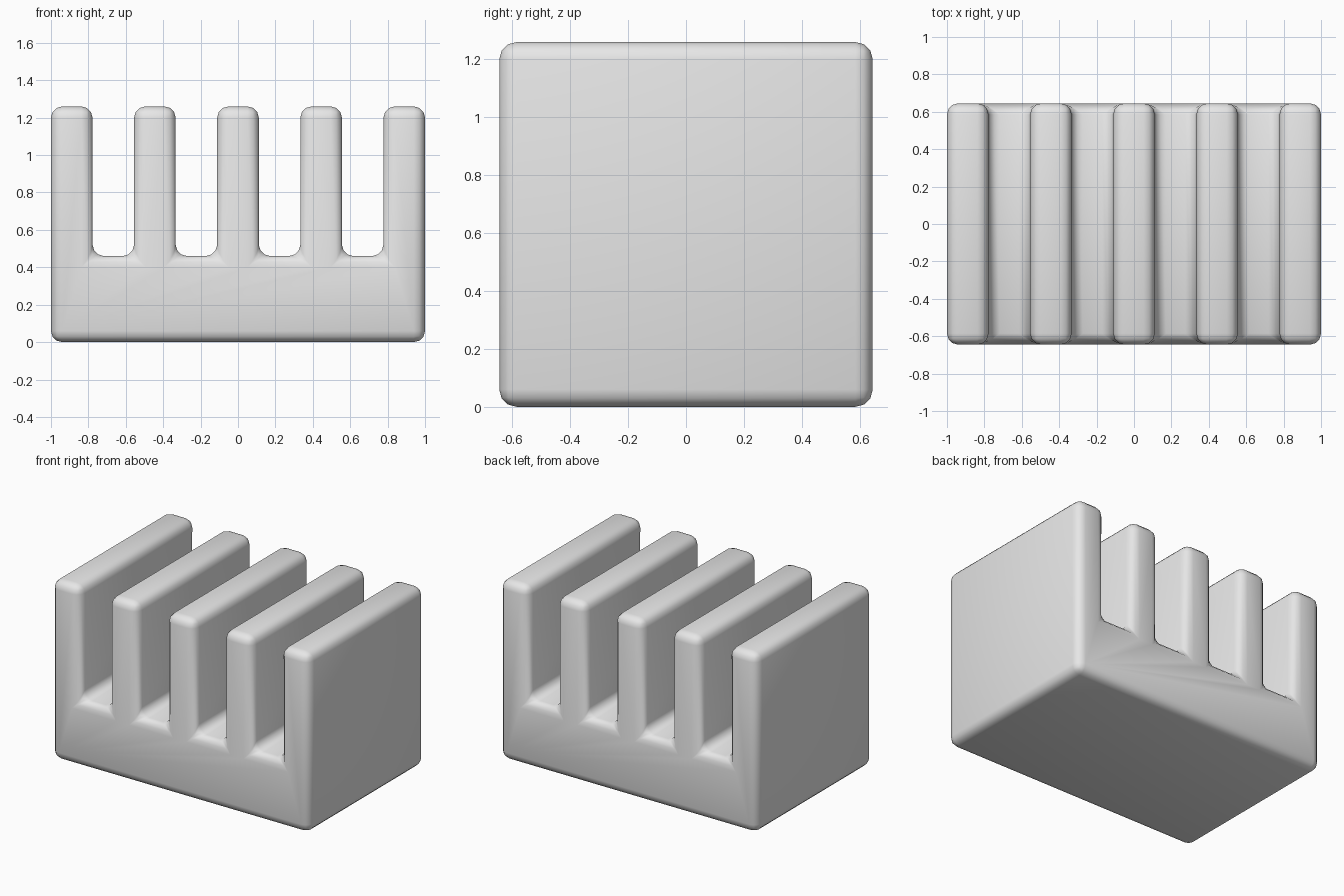
import bpy
import bmesh

cube = bpy.data.objects.get("Cube")
if cube:
    bpy.data.objects.remove(cube, do_unlink=True)

# One flat grey
grey = bpy.data.materials.new("light grey")
grey.use_nodes = True
colour = (0.8, 0.8, 0.8, 1)
grey.diffuse_color = colour
grey.node_tree.nodes["Principled BSDF"].inputs["Base Color"].default_value = colour

# Comb profile: five fins and four slots of equal width on a solid base
FINS = 5
STEP = 2 / (2 * FINS - 1)
TOP, FLOOR, HALF_DEPTH = 1.26, 0.46, 0.645
profile = [(-1, 0), (1, 0)]
for i in reversed(range(FINS)):
    left = -1 + 2 * i * STEP
    right = left + STEP
    if i < FINS - 1:
        profile.append((right, FLOOR))
    profile += [(right, TOP), (left, TOP)]
    if i > 0:
        profile.append((left, FLOOR))

# Extrude the profile from front to back
bm = bmesh.new()
front = bm.faces.new([bm.verts.new((x, -HALF_DEPTH, z)) for x, z in profile])
extruded = bmesh.ops.extrude_face_region(bm, geom=[front], use_keep_orig=True)["geom"]
back = [v for v in extruded if isinstance(v, bmesh.types.BMVert)]
bmesh.ops.translate(bm, verts=back, vec=(0, 2 * HALF_DEPTH, 0))
bmesh.ops.recalc_face_normals(bm, faces=bm.faces)
for face in bm.faces:
    face.smooth = True

mesh = bpy.data.meshes.new("finned_block")
bm.to_mesh(mesh)
bm.free()
mesh.materials.append(grey)
block = bpy.data.objects.new("finned_block", mesh)
bpy.context.collection.objects.link(block)

# Softly rounded edges all round
bevel = block.modifiers.new("rounded_edges", "BEVEL")
bevel.width = 0.06
bevel.segments = 3
bevel.limit_method = "ANGLE"
